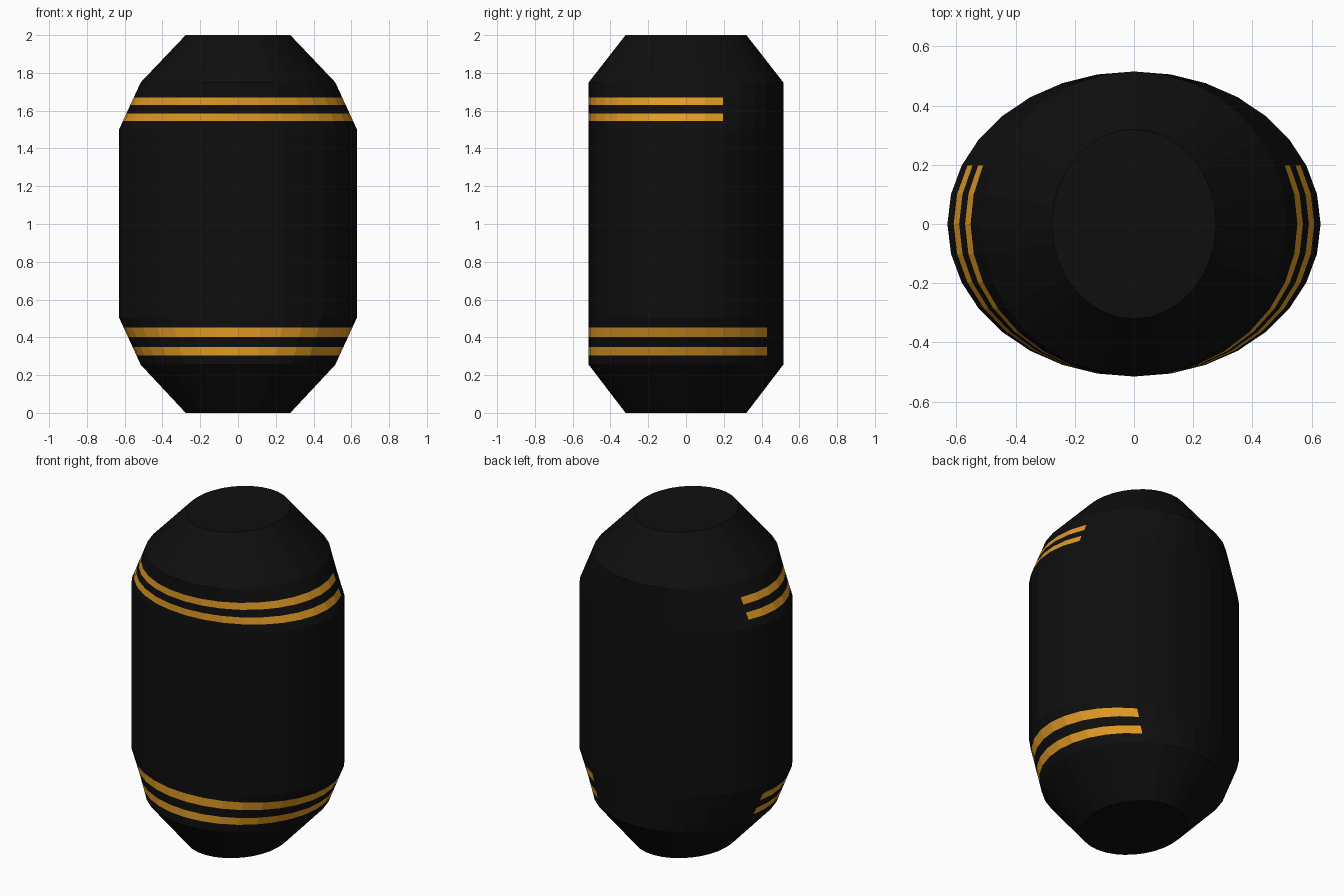
import bpy, bmesh, math

if "Cube" in bpy.data.objects:
    bpy.data.objects.remove(bpy.data.objects["Cube"])

SIDES = 32


def material(name, rgb):
    m = bpy.data.materials.new(name)
    m.diffuse_color = (*rgb, 1.0)
    m.use_nodes = True
    m.node_tree.nodes["Principled BSDF"].inputs["Base Color"].default_value = m.diffuse_color
    return m


black = material("black", (0.0045, 0.0045, 0.0045))
amber = material("amber", (0.74, 0.32, 0.018))

# body profile: height, half width in x, half depth in y
profile = [(0, 0.277, 0.32), (0.255, 0.515, 0.515), (0.505, 0.63, 0.515),
           (1.5, 0.63, 0.515), (1.75, 0.515, 0.515), (2.0, 0.277, 0.32)]

# stripes: bottom, top, end step past the right (+x) side, end step past the left side
stripes = [(0.305, 0.35, 5, 1), (0.402, 0.452, 5, 1),
           (1.546, 1.586, 2, 2), (1.63, 1.67, 2, 2)]


def radii(z):
    for (z0, a0, b0), (z1, a1, b1) in zip(profile, profile[1:]):
        if z <= z1:
            t = (z - z0) / (z1 - z0)
            return a0 + (a1 - a0) * t, b0 + (b1 - b0) * t


# rings at every profile height and stripe edge
heights = sorted([p[0] for p in profile] + [z for s in stripes for z in s[:2]])
bm = bmesh.new()
rings = []
for z in heights:
    rx, ry = radii(z)
    rings.append([bm.verts.new((rx * math.cos(2 * math.pi * i / SIDES),
                                ry * math.sin(2 * math.pi * i / SIDES), z))
                  for i in range(SIDES)])

# walls, with the stripe faces coloured by height and direction
for k in range(len(rings) - 1):
    mid = (heights[k] + heights[k + 1]) / 2
    for i in range(SIDES):
        j = (i + 1) % SIDES
        f = bm.faces.new((rings[k][i], rings[k][j], rings[k + 1][j], rings[k + 1][i]))
        for lo, hi, right, left in stripes:
            if lo < mid < hi and (i < right or i >= SIDES // 2 - left):
                f.material_index = 1

# flat ends
bm.faces.new(rings[0][::-1])
bm.faces.new(rings[-1])

mesh = bpy.data.meshes.new("barrel_body")
bm.to_mesh(mesh)
bm.free()
mesh.materials.append(black)
mesh.materials.append(amber)
body = bpy.data.objects.new("barrel_body", mesh)
bpy.context.collection.objects.link(body)
